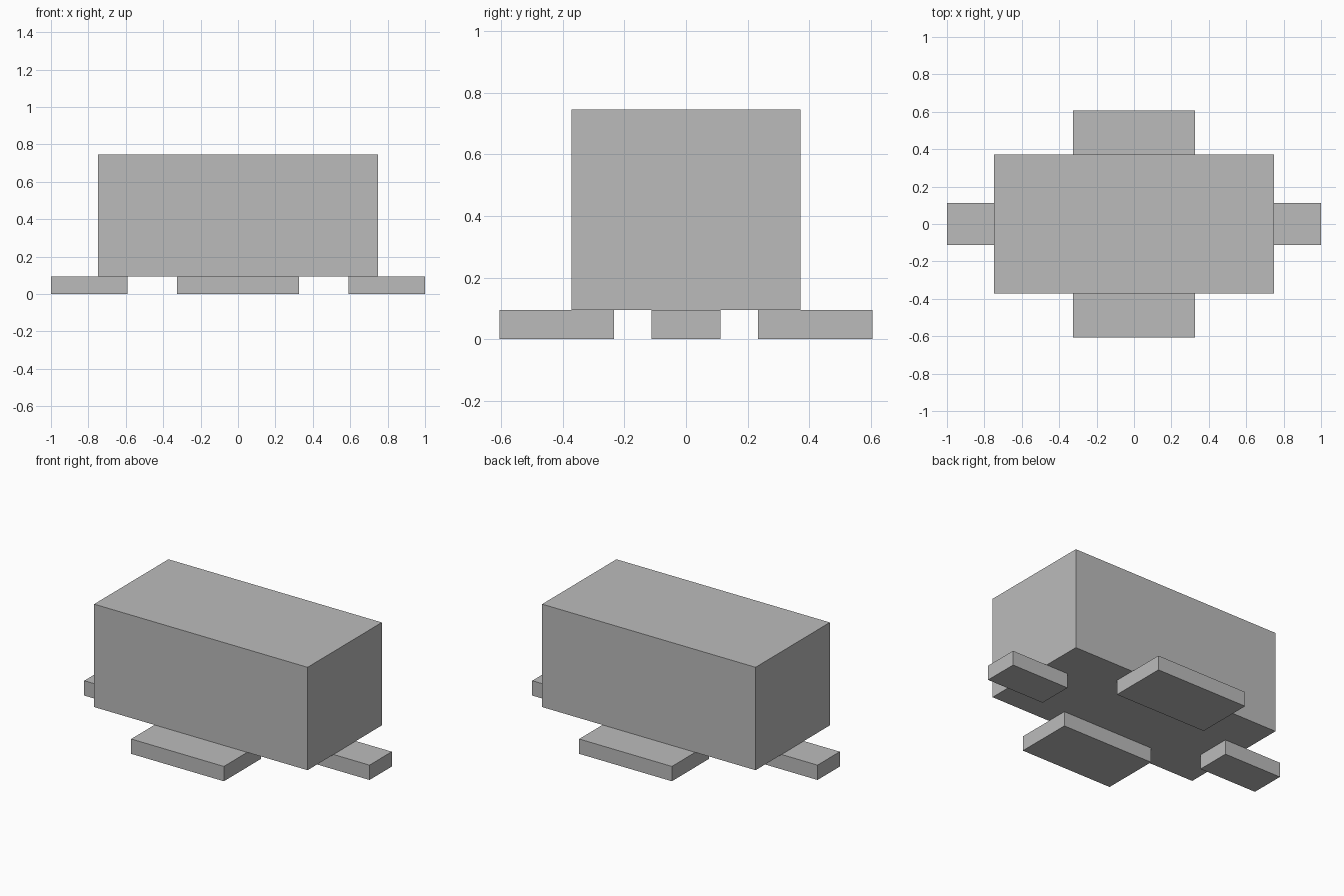
import bpy

if "Cube" in bpy.data.objects:
    bpy.data.objects.remove(bpy.data.objects["Cube"], do_unlink=True)

# Single plain grey
grey = bpy.data.materials.new("plain_grey")
grey.use_nodes = True
colour = (0.5, 0.5, 0.5, 1)
grey.diffuse_color = colour
grey.node_tree.nodes["Principled BSDF"].inputs["Base Color"].default_value = colour


def box(name, centre, size):
    """Flat-faced box with the given centre and full size."""
    bpy.ops.mesh.primitive_cube_add(size=1, location=centre)
    obj = bpy.context.object
    obj.name = name
    obj.scale = size
    bpy.ops.object.transform_apply(location=False, rotation=False, scale=True)
    obj.data.materials.append(grey)
    return obj


FOOT = 0.094   # height of the feet
TOP = 0.746    # top of the body

# Main body resting on the feet
box("body", (0, 0, (FOOT + TOP) / 2), (1.496, 0.744, TOP - FOOT))

# Wide feet at front and back, narrow feet at the two ends
for side, y_name, x_name in ((-1, "front", "right"), (1, "back", "left")):
    box(y_name + "_foot", (0, side * 0.42, FOOT / 2), (0.65, 0.371, FOOT))
    box(x_name + "_foot", (side * 0.796, 0, FOOT / 2), (0.408, 0.223, FOOT))
